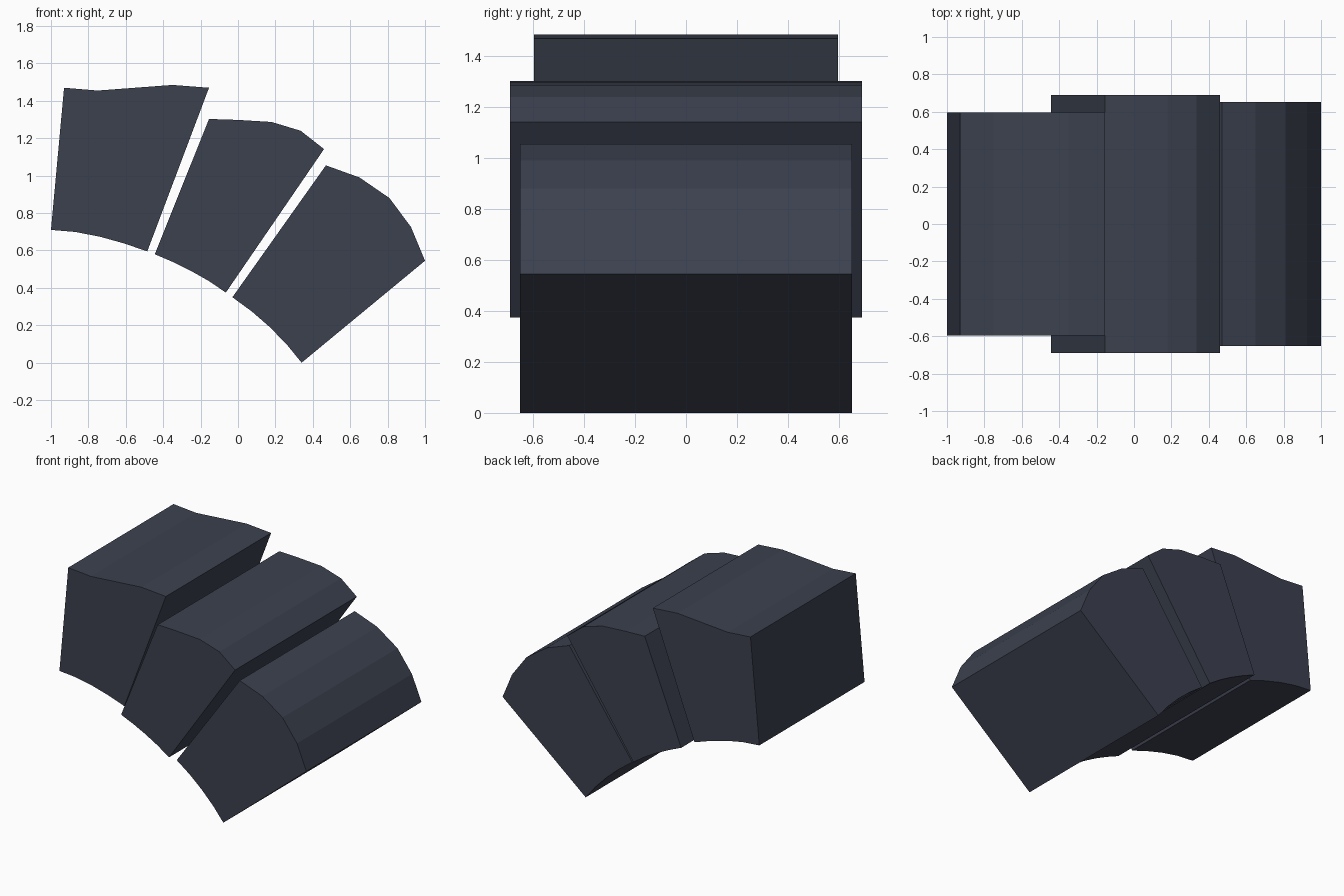
import bpy
import bmesh

cube = bpy.data.objects.get("Cube")
if cube:
    bpy.data.objects.remove(cube, do_unlink=True)

# Single dark slate colour
slate = bpy.data.materials.new("dark_slate")
slate.use_nodes = True
color = (0.045, 0.053, 0.078, 1)
slate.diffuse_color = color
slate.node_tree.nodes["Principled BSDF"].inputs["Base Color"].default_value = color


def armor_plate(name, half_width, outer, inner):
    """Extrude a side profile (outer edge, then inner curve back) along y."""
    bm = bmesh.new()
    face = bm.faces.new([bm.verts.new((x, -half_width, z)) for x, z in outer + inner])
    side = bmesh.ops.extrude_face_region(bm, geom=[face])
    verts = [g for g in side["geom"] if isinstance(g, bmesh.types.BMVert)]
    bmesh.ops.translate(bm, verts=verts, vec=(0, 2 * half_width, 0))
    bmesh.ops.recalc_face_normals(bm, faces=bm.faces)
    mesh = bpy.data.meshes.new(name)
    bm.to_mesh(mesh)
    bm.free()
    mesh.materials.append(slate)
    obj = bpy.data.objects.new(name, mesh)
    bpy.context.collection.objects.link(obj)
    return obj


# Upper segment, with a slightly wavy top
armor_plate("upper_segment", 0.597,
            [(-1, 0.71), (-0.93, 1.47), (-0.75, 1.455), (-0.55, 1.47),
             (-0.35, 1.485), (-0.155, 1.47)],
            [(-0.485, 0.595), (-0.61, 0.638), (-0.74, 0.674), (-0.87, 0.699)])

# Middle segment, the widest
armor_plate("middle_segment", 0.69,
            [(-0.445, 0.58), (-0.155, 1.303), (0, 1.298), (0.18, 1.287),
             (0.335, 1.24), (0.46, 1.142)],
            [(-0.065, 0.375), (-0.155, 0.436), (-0.25, 0.49), (-0.345, 0.537)])

# Lower segment, with a rounded outer edge
armor_plate("lower_segment", 0.652,
            [(-0.03, 0.35), (0.47, 1.055), (0.65, 0.99), (0.81, 0.88),
             (0.925, 0.725), (1, 0.545)],
            [(0.34, 0), (0.26, 0.098), (0.17, 0.19), (0.075, 0.273)])
